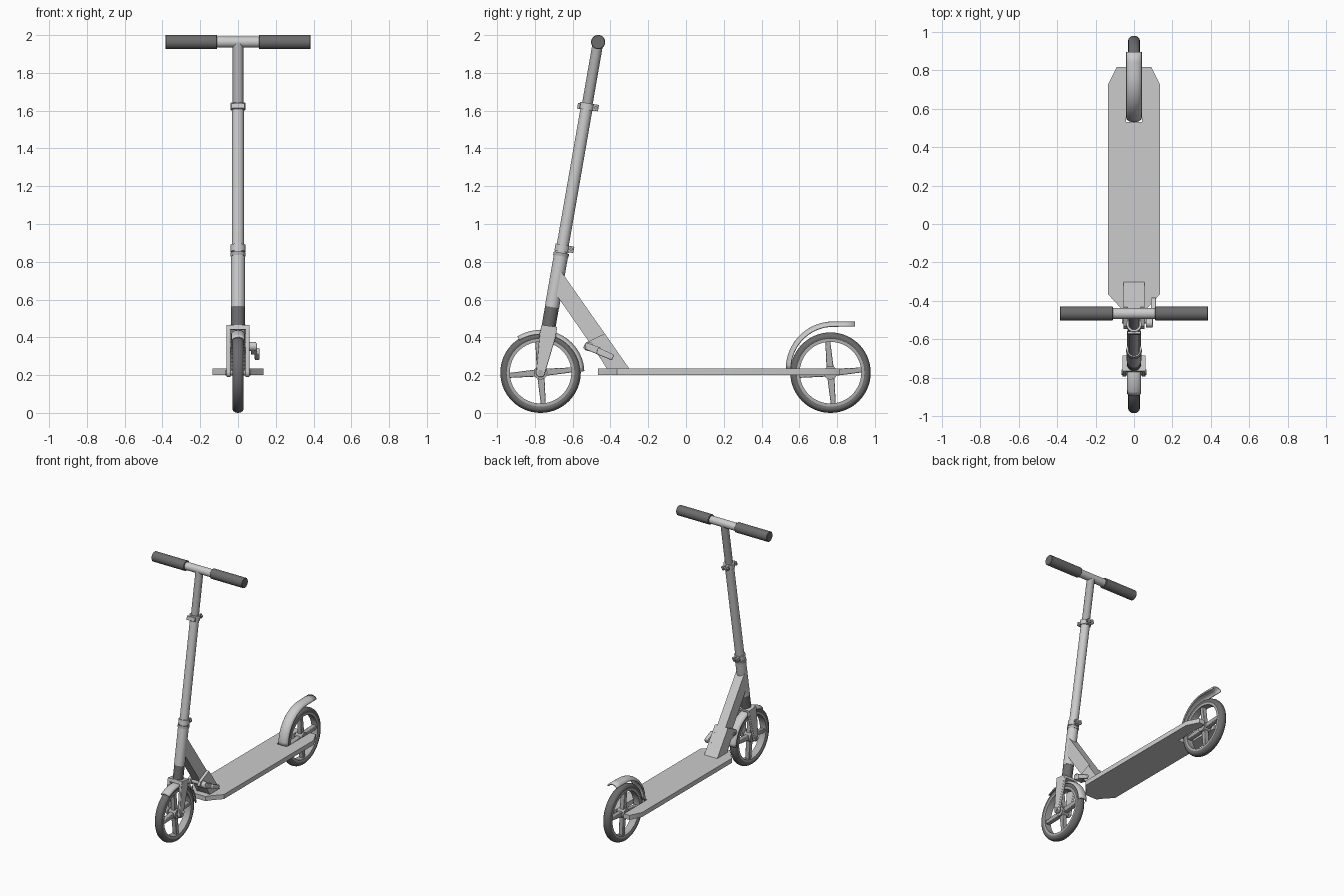
import bpy, bmesh
from math import sin, cos, pi, radians
from mathutils import Vector, Matrix

if "Cube" in bpy.data.objects:
    bpy.data.objects.remove(bpy.data.objects["Cube"])


def material(name, v):
    m = bpy.data.materials.new(name)
    m.diffuse_color = (v, v, v, 1)
    m.use_nodes = True
    m.node_tree.nodes["Principled BSDF"].inputs["Base Color"].default_value = m.diffuse_color
    return m


DARK = material("dark_rubber", 0.15)
MID = material("mid_grey", 0.42)
TILT = -0.172                       # lean of the steering axis
RC, FRONT_Y, REAR_Y, AXLE_Z = 0.19, -0.77, 0.765, 0.213


def add(name, bm, mat=None):
    bmesh.ops.recalc_face_normals(bm, faces=bm.faces)
    me = bpy.data.meshes.new(name)
    bm.to_mesh(me)
    bm.free()
    ob = bpy.data.objects.new(name, me)
    bpy.context.collection.objects.link(ob)
    if mat:
        me.materials.append(mat)
    return ob


def rod(name, a, b, r, mat=None, n=28, r2=None):
    a, b = Vector(a), Vector(b)
    bm = bmesh.new()
    rot = (b - a).to_track_quat('Z', 'Y').to_matrix().to_4x4()
    bmesh.ops.create_cone(bm, cap_ends=True, segments=n, radius1=r, radius2=r2 or r,
                          depth=(b - a).length, matrix=Matrix.Translation((a + b) / 2) @ rot)
    return add(name, bm, mat)


def prism(name, pts, lo, hi, axis='x', mat=None, bevel=0):
    """Extrude an outline: (y, z) points along x, or (x, y) points along z."""
    bm = bmesh.new()
    place = (lambda p, t: (t, p[0], p[1])) if axis == 'x' else (lambda p, t: (p[0], p[1], t))
    f = bm.faces.new([bm.verts.new(place(p, lo)) for p in pts])
    ext = bmesh.ops.extrude_face_region(bm, geom=[f])
    d = Vector(place((0, 0), hi - lo))
    bmesh.ops.translate(bm, vec=d, verts=[v for v in ext['geom'] if isinstance(v, bmesh.types.BMVert)])
    ob = add(name, bm, mat)
    if bevel:
        m = ob.modifiers.new("bevel", 'BEVEL')
        m.width, m.segments = bevel, 2
    return ob


def box(name, loc, size, rx=0, bevel=0.003, mat=None):
    bm = bmesh.new()
    bmesh.ops.create_cube(bm, size=1, matrix=Matrix.Translation(loc) @ Matrix.Rotation(rx, 4, 'X')
                          @ Matrix.Diagonal((*size, 1)))
    ob = add(name, bm, mat)
    m = ob.modifiers.new("bevel", 'BEVEL')
    m.width, m.segments = bevel, 2
    return ob


def ring(name, profile, y, mat=None, n=56):
    """Revolve a closed (x, radius) profile about a wheel axle."""
    bm = bmesh.new()
    loops = [[bm.verts.new((x, y + r * cos(2 * pi * i / n), AXLE_Z + r * sin(2 * pi * i / n)))
              for x, r in profile] for i in range(n)]
    k = len(profile)
    for i in range(n):
        a, b = loops[i], loops[(i + 1) % n]
        for j in range(k):
            bm.faces.new((a[j], a[(j + 1) % k], b[(j + 1) % k], b[j]))
    return add(name, bm, mat)


def fender(name, path, w, drop, thick):
    """Sweep a shallow arched section along a (y, z) path."""
    bm = bmesh.new()
    rows = []
    for i, p in enumerate(path):
        a, b = path[max(i - 1, 0)], path[min(i + 1, len(path) - 1)]
        t = Vector((b[0] - a[0], b[1] - a[1])).normalized()
        nrm = Vector((-t.y, t.x))
        row = []
        for j in range(11):
            u = -1 + j / 5
            q = Vector(p) - nrm * drop * (1 - cos(u * pi / 2))
            row.append(bm.verts.new((w * sin(u * pi / 2), q.x, q.y)))
        rows.append(row)
    for a, b in zip(rows, rows[1:]):
        for j in range(10):
            bm.faces.new((a[j], a[j + 1], b[j + 1], b[j]))
    ob = add(name, bm)
    m = ob.modifiers.new("thickness", 'SOLIDIFY')
    m.thickness, m.offset = thick, -1
    # normals face outward from the wheel
    if sum(f.normal.z for f in ob.data.polygons) < 0:
        ob.data.flip_normals()
    return ob


def steer(z, back=0, x=0):
    return (x, -0.465 + 0.174 * (z - 1.965) + back, z)


# wheels
def wheel(tag, y):
    ring(tag + "_tyre", [(0.03 * cos(2 * pi * i / 16), RC + 0.023 * sin(2 * pi * i / 16))
                         for i in range(16)], y, DARK)
    ring(tag + "_rim", [(-0.026, 0.163), (0.026, 0.163), (0.026, 0.184), (-0.026, 0.184)], y, MID)
    rod(tag + "_hub", (-0.03, y, AXLE_Z), (0.03, y, AXLE_Z), 0.036, MID)
    for k in range(4):
        a = radians(5) + k * pi / 2
        pts = [(y + r * cos(a) - s * sin(a), AXLE_Z + r * sin(a) + s * cos(a))
               for r, s in ((0.02, -0.019), (0.168, -0.013), (0.168, 0.013), (0.02, 0.019))]
        prism(f"{tag}_spoke_{k + 1}", pts, -0.017, 0.017, mat=MID, bevel=0.004)


wheel("front", FRONT_Y)
wheel("rear", REAR_Y)
rod("front_axle", (-0.066, FRONT_Y, AXLE_Z), (0.066, FRONT_Y, AXLE_Z), 0.015, MID)
rod("rear_axle", (-0.09, REAR_Y, AXLE_Z + 0.004), (0.09, REAR_Y, AXLE_Z + 0.004), 0.012, MID)

# deck with rear wheel slot
half = [(0.05, -0.465), (0.075, -0.43), (0.135, -0.365), (0.135, 0.725), (0.09, 0.815),
        (0.042, 0.815), (0.042, 0.53)]
prism("deck", half + [(-x, y) for x, y in reversed(half)], 0.2, 0.235, axis='z')

# fenders
fender("front_fender", [(FRONT_Y + 0.232 * cos(radians(a)), AXLE_Z + 0.226 * sin(radians(a)))
                        for a in range(122, -1, -6)], 0.036, 0.022, 0.008)
fender("rear_fender", [(0.78 - 0.252 * cos(radians(a)), 0.232 + 0.252 * sin(radians(a)))
                       for a in range(0, 91, 6)] + [(0.84, 0.485), (0.895, 0.485)], 0.041, 0.026, 0.01)

# fork
rim = [(FRONT_Y + 0.024 * cos(radians(a)), AXLE_Z + 0.024 * sin(radians(a))) for a in range(170, 361, 19)]
for s, side in ((1, "right"), (-1, "left")):
    prism("fork_leg_" + side, rim + [(-0.69, 0.40), (-0.682, 0.455), (-0.765, 0.465), (-0.775, 0.42)],
          *sorted((s * 0.04, s * 0.06)), bevel=0.004)
prism("fork_crown", [(-0.769, 0.442), (-0.685, 0.438), (-0.682, 0.455), (-0.765, 0.466)], -0.06, 0.06)

# steering column
rod("fork_collar", steer(0.455), steer(0.562), 0.037, DARK)
rod("head_tube", steer(0.56), steer(0.835), 0.038)
rod("headset_ring", steer(0.83), steer(0.848), 0.041, MID)
rod("lower_column", steer(0.84), steer(1.625), 0.032)
rod("upper_column", steer(1.6), steer(1.955), 0.028, MID)
for tag, z in (("lower", 0.872), ("upper", 1.622)):
    rod(tag + "_clamp", steer(z - 0.018), steer(z + 0.018), 0.039)
    for s, side in ((1, "right"), (-1, "left")):
        box(f"{tag}_clamp_ear_{side}", steer(z - 0.006, 0.045, s * 0.013), (0.014, 0.035, 0.034), TILT)
    rod(tag + "_clamp_bolt", steer(z - 0.006, 0.049, -0.03), steer(z - 0.006, 0.049, 0.03), 0.009, MID, 14)
box("upper_clamp_latch", steer(1.625, -0.043), (0.07, 0.014, 0.03), TILT)

# handlebar
rod("handlebar", (-0.37, -0.465, 1.963), (0.37, -0.465, 1.963), 0.029)
for s, side in ((1, "right"), (-1, "left")):
    g = rod("grip_" + side, (s * 0.11, -0.465, 1.963), (s * 0.385, -0.465, 1.963), 0.0375, DARK)
    m = g.modifiers.new("bevel", 'BEVEL')
    m.width, m.limit_method = 0.003, 'ANGLE'

# folding brace and bracket
prism("brace", [(-0.665, 0.755), (-0.30, 0.234), (-0.415, 0.234), (-0.69, 0.63)], -0.035, 0.035)
for s, side in ((1, "right"), (-1, "left")):
    prism("fold_bracket_" + side, [(-0.43, 0.42), (-0.53, 0.372), (-0.545, 0.345), (-0.53, 0.33),
                                   (-0.47, 0.318), (-0.42, 0.234), (-0.30, 0.234)],
          *sorted((s * 0.034, s * 0.055)))
rod("fold_bolt", (-0.062, -0.505, 0.347), (0.085, -0.505, 0.347), 0.013, MID, 18)

# quick release lever
rod("lever_pivot", (0.062, -0.515, 0.352), (0.095, -0.515, 0.352), 0.024)
prism("lever_arm", [(-0.53, 0.372), (-0.45, 0.345), (-0.46, 0.306), (-0.535, 0.338)], 0.068, 0.1, bevel=0.005)
prism("lever_handle", [(-0.465, 0.345), (-0.38, 0.308), (-0.392, 0.278), (-0.475, 0.312)],
      0.088, 0.114, bevel=0.006)

# smooth round parts, keep edges sharp
for ob in bpy.context.scene.objects:
    ob.select_set(True)
    bpy.context.view_layer.objects.active = ob
bpy.ops.object.shade_smooth_by_angle(angle=radians(35))
